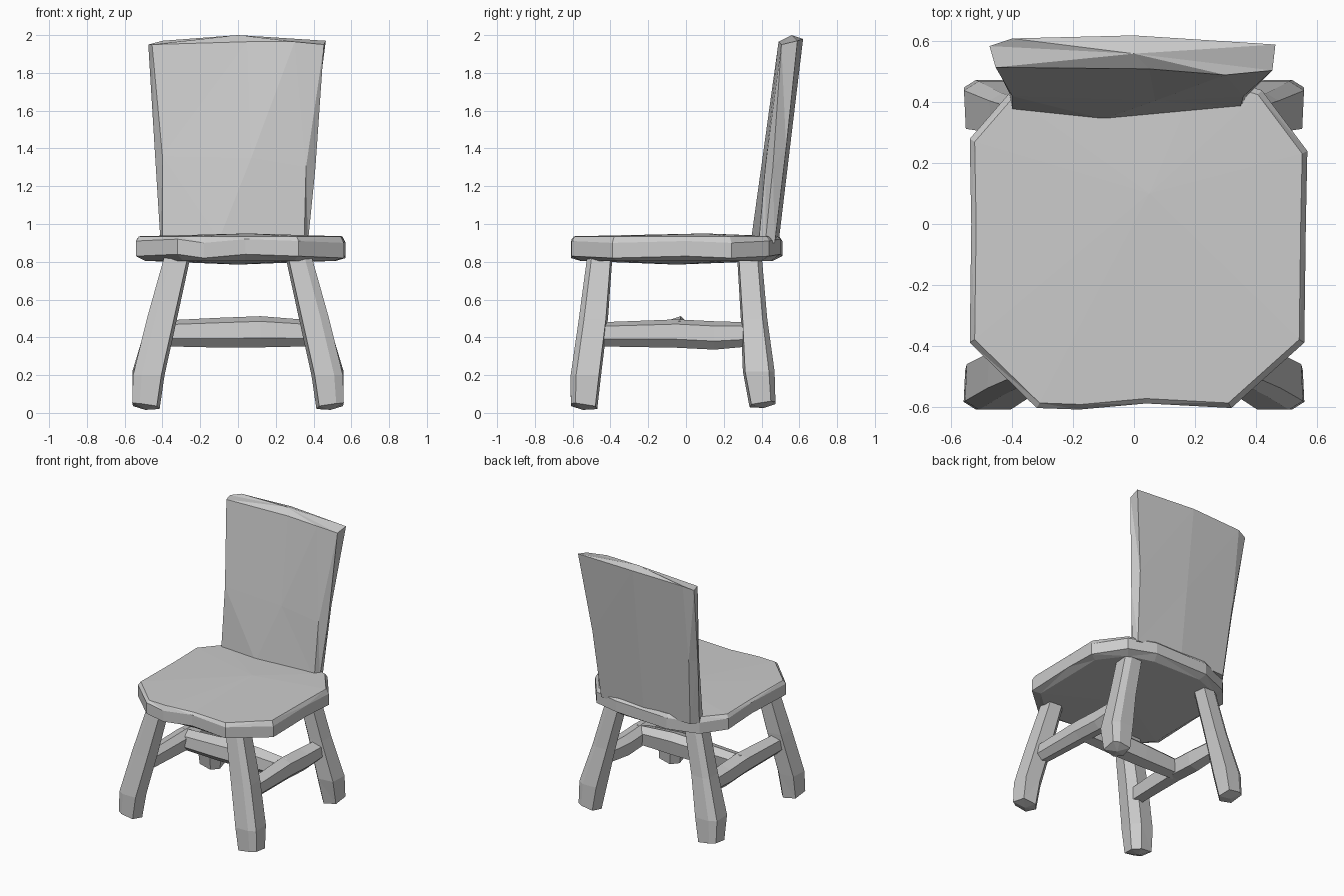
import bpy, bmesh
from mathutils import Vector

wood = bpy.data.materials.new("grey_wood")
wood.diffuse_color = (0.6, 0.6, 0.6, 1)


def loft(name, loops, top=None, bottom=None):
    """Skin a stack of equal-length loops; the caps fan to an optional point."""
    bm = bmesh.new()
    rows = [[bm.verts.new(p) for p in loop] for loop in loops]
    n = len(rows[0])
    for a, b in zip(rows, rows[1:]):
        for i in range(n):
            j = (i + 1) % n
            bm.faces.new((a[i], a[j], b[j], b[i]))
    for row, tip in ((rows[0], bottom), (rows[-1], top)):
        if tip:
            c = bm.verts.new(tip)
            for i in range(n):
                bm.faces.new((row[i], row[(i + 1) % n], c))
        else:
            bm.faces.new(row)
    bmesh.ops.triangulate(bm, faces=[f for f in bm.faces if len(f.verts) == 4])
    bmesh.ops.recalc_face_normals(bm, faces=bm.faces)
    me = bpy.data.meshes.new(name)
    bm.to_mesh(me)
    bm.free()
    me.materials.append(wood)
    ob = bpy.data.objects.new(name, me)
    bpy.context.collection.objects.link(ob)
    return ob


def ring(pts, z, k=1.0, zs=None):
    """Scale a plan outline about the seat centre and lift it to z."""
    return [(x * k, (y + 0.05) * k - 0.05, z + (zs[i] if zs else 0))
            for i, (x, y) in enumerate(pts)]


# Seat: chipped octagonal slab
seat = [(-0.54, -0.39), (-0.32, -0.605), (-0.18, -0.61), (0.04, -0.59),
        (0.32, -0.605), (0.56, -0.39), (0.565, 0.0), (0.57, 0.24),
        (0.42, 0.44), (0.22, 0.50), (-0.20, 0.51), (-0.41, 0.43),
        (-0.54, 0.28), (-0.535, 0.0)]
wave = [0.0, 0.01, -0.01, 0.01, 0.0, -0.01, 0.0, -0.01, 0.0, 0.01, 0.0, -0.01, 0.0, 0.01]
loft("seat", [ring(seat, 0.805, 0.91), ring(seat, 0.83, 1.0, wave),
              ring(seat, 0.91, 1.0, wave), ring(seat, 0.935, 0.97)],
     top=(0.05, 0.1, 0.95), bottom=(0, -0.05, 0.785))

# Backrest: leaning slab that widens upward
backrest = [
    [(-0.40, 0.375, 0.90), (-0.1, 0.345, 0.92), (0.35, 0.385, 0.90), (0.37, 0.42, 0.90),
     (0.36, 0.47, 0.90), (0.0, 0.49, 0.90), (-0.37, 0.48, 0.90), (-0.41, 0.43, 0.90)],
    [(-0.40, 0.42, 1.36), (0.07, 0.405, 1.35), (0.36, 0.42, 1.30), (0.41, 0.46, 1.30),
     (0.39, 0.53, 1.40), (0.0, 0.55, 1.40), (-0.40, 0.54, 1.40), (-0.44, 0.49, 1.38)],
    [(-0.455, 0.515, 1.95), (0.05, 0.51, 1.965), (0.30, 0.49, 1.965), (0.455, 0.505, 1.95),
     (0.465, 0.59, 1.97), (0.0, 0.62, 1.98), (-0.40, 0.61, 1.97), (-0.475, 0.585, 1.95)],
]
loft("backrest", backrest, top=(0.0, 0.56, 2.0))


# Legs: splayed posts with a chamfered square section
section = [(-0.07, -0.045), (-0.03, -0.07), (0.06, -0.07), (0.075, 0.02),
           (0.03, 0.07), (-0.065, 0.06)]


def leg(name, sx, sy, stops):
    loops = []
    for x, y, z, k, slope in stops:
        loops.append([(sx * (x - u * k), sy * (y - v * k), z - slope * (u + v))
                      for u, v in section])
    foot = Vector(loops[0][0])
    for p in loops[0][1:]:
        foot += Vector(p)
    foot = foot / 6 - Vector((0, 0, 0.02))
    loft(name, loops, bottom=foot)


for side, sx in (("left", -1), ("right", 1)):
    leg("front_leg_" + side, sx, -1,
        [(0.49, 0.54, 0.035, 1.0, 0.15), (0.475, 0.53, 0.2, 1.15, 0),
         (0.405, 0.49, 0.5, 1.1, 0), (0.32, 0.455, 0.84, 0.95, 0)])
    leg("back_leg_" + side, sx, 1,
        [(0.49, 0.405, 0.045, 0.98, 0.15), (0.475, 0.385, 0.22, 1.2, 0),
         (0.405, 0.36, 0.5, 1.0, 0), (0.32, 0.335, 0.84, 0.93, 0)])

# Stretchers: two side rails and one crossbar, six-sided and slightly bowed
bar = [(-0.065, -0.035), (-0.02, -0.08), (0.05, -0.065),
       (0.065, 0.03), (0.02, 0.07), (-0.055, 0.045)]
for side, sx in (("left", -1), ("right", 1)):
    loft("side_rail_" + side,
         [[(sx * (x - u * k), y, z + v * k) for u, v in bar]
          for x, y, z, k in ((0.42, -0.46, 0.42, 0.85), (0.41, -0.05, 0.425, 1.0),
                             (0.41, 0.15, 0.415, 1.0), (0.42, 0.34, 0.42, 0.85))])
loft("crossbar",
     [[(x, -0.05 + u * k, z + v * k) for u, v in bar]
      for x, z, k in ((-0.42, 0.425, 0.9), (-0.1, 0.43, 1.05),
                      (0.12, 0.435, 1.1), (0.42, 0.425, 0.9))])
